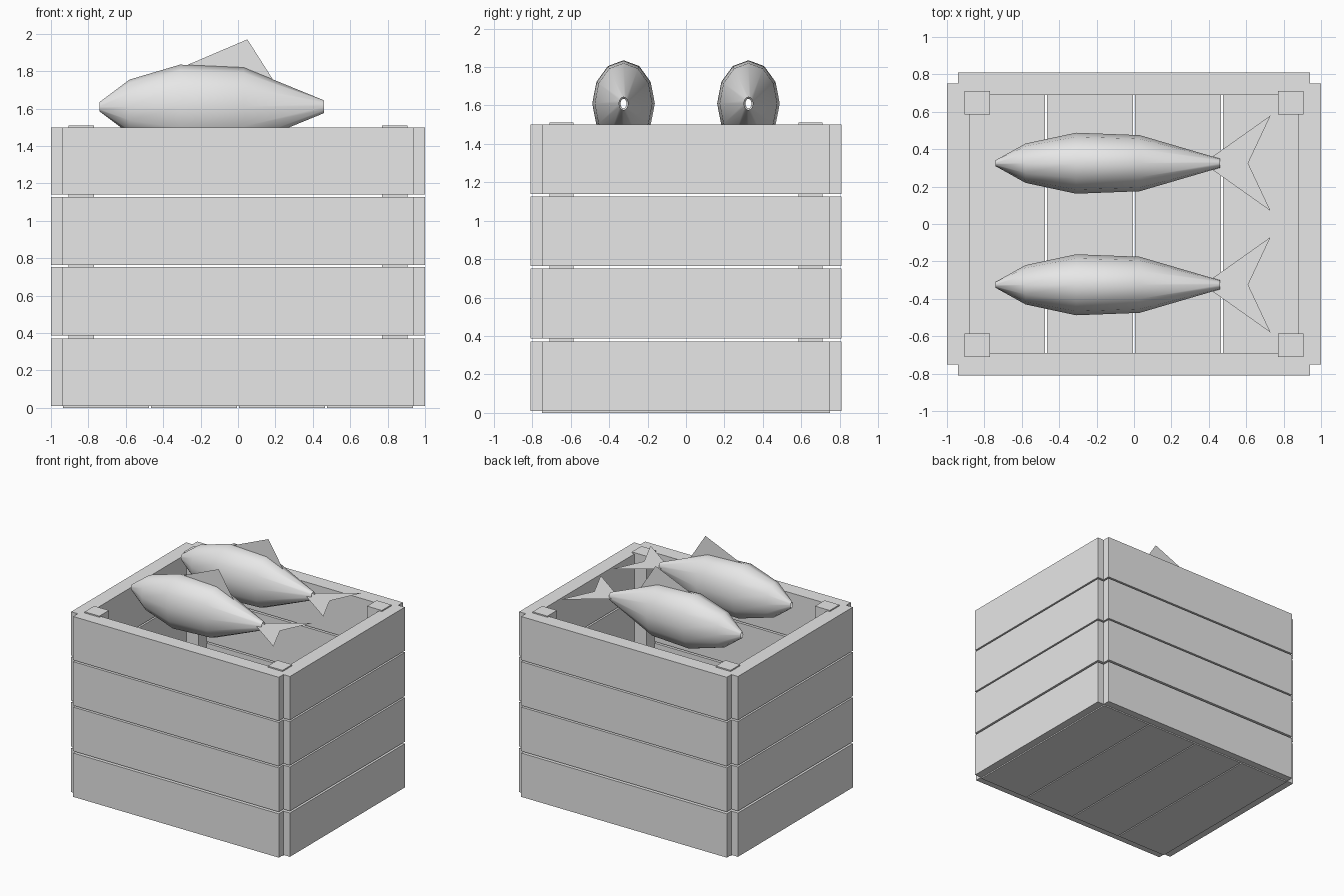
import bpy
import math

old = bpy.data.objects.get("Cube")
if old:
    bpy.data.objects.remove(old, do_unlink=True)

# One plain grey for everything
grey = bpy.data.materials.new("plain_grey")
grey.use_nodes = True
grey.diffuse_color = (0.8, 0.8, 0.8, 1)
shader = next(n for n in grey.node_tree.nodes if n.type == 'BSDF_PRINCIPLED')
shader.inputs["Base Color"].default_value = (0.8, 0.8, 0.8, 1)


def make_object(name, verts, faces, smooth=False):
    mesh = bpy.data.meshes.new(name)
    mesh.from_pydata(verts, [], faces)
    mesh.materials.append(grey)
    for poly in mesh.polygons:
        poly.use_smooth = smooth
    mesh.update()
    obj = bpy.data.objects.new(name, mesh)
    bpy.context.collection.objects.link(obj)
    return obj


def box(name, x, y, z):
    """Box from (low, high) ranges on each axis."""
    verts = [(a, b, c) for a in x for b in y for c in z]
    faces = [(0, 1, 3, 2), (4, 6, 7, 5), (0, 4, 5, 1),
             (2, 3, 7, 6), (0, 2, 6, 4), (1, 5, 7, 3)]
    return make_object(name, verts, faces)


def span(side, inner, outer):
    """Range from inner to outer on the chosen side of zero."""
    return sorted((side * inner, side * outer))


# Wall planks, four rows on each side of the crate
rows = [(0.01, 0.372), (0.388, 0.752), (0.765, 1.127), (1.14, 1.5)]
for row in rows:
    for side, label in ((-1, "front"), (1, "back")):
        box(label + "_plank", (-0.94, 0.94), span(side, 0.69, 0.81), row)
    for side, label in ((-1, "right"), (1, "left")):
        box(label + "_plank", span(side, 0.88, 1.0), (-0.75, 0.75), row)

# Corner posts
for sx in (-1, 1):
    for sy in (-1, 1):
        box("corner_post", span(sx, 0.77, 0.905), span(sy, 0.585, 0.71),
            (0.02, 1.51))

# Floor planks
pitch = 0.47
for i in range(4):
    x = -2 * pitch + i * pitch
    box("floor_plank", (x + 0.005, x + pitch - 0.005), (-0.75, 0.75),
        (0.0, 0.12))

# Fish: open-ended oval body with flat dorsal and tail fins
SIDES = 12
MID = 1.61
# position along the body, half width, half height
rings = [(-0.74, 0.016, 0.025), (-0.58, 0.105, 0.145), (-0.31, 0.163, 0.225),
         (0.03, 0.15, 0.21), (0.46, 0.024, 0.034)]


def fish(y):
    verts = []
    for x, w, h in rings:
        for k in range(SIDES):
            a = 2 * math.pi * k / SIDES
            verts.append((x, y + w * math.sin(a), MID + h * math.cos(a)))
    faces = []
    for r in range(len(rings) - 1):
        for k in range(SIDES):
            n = (k + 1) % SIDES
            p, q = r * SIDES, (r + 1) * SIDES
            faces.append((p + k, p + n, q + n, q + k))
    body = make_object("fish_body", verts, faces, smooth=True)
    body.data.flip_normals()

    make_object("fish_dorsal_fin",
                [(-0.29, y, 1.825), (0.05, y, 1.97), (0.19, y, 1.75)],
                [(0, 2, 1)])
    make_object("fish_tail_fin",
                [(0.37, y, MID), (0.73, y - 0.255, MID),
                 (0.61, y, MID), (0.73, y + 0.255, MID)],
                [(0, 1, 2), (0, 2, 3)])


for y in (-0.325, 0.325):
    fish(y)
